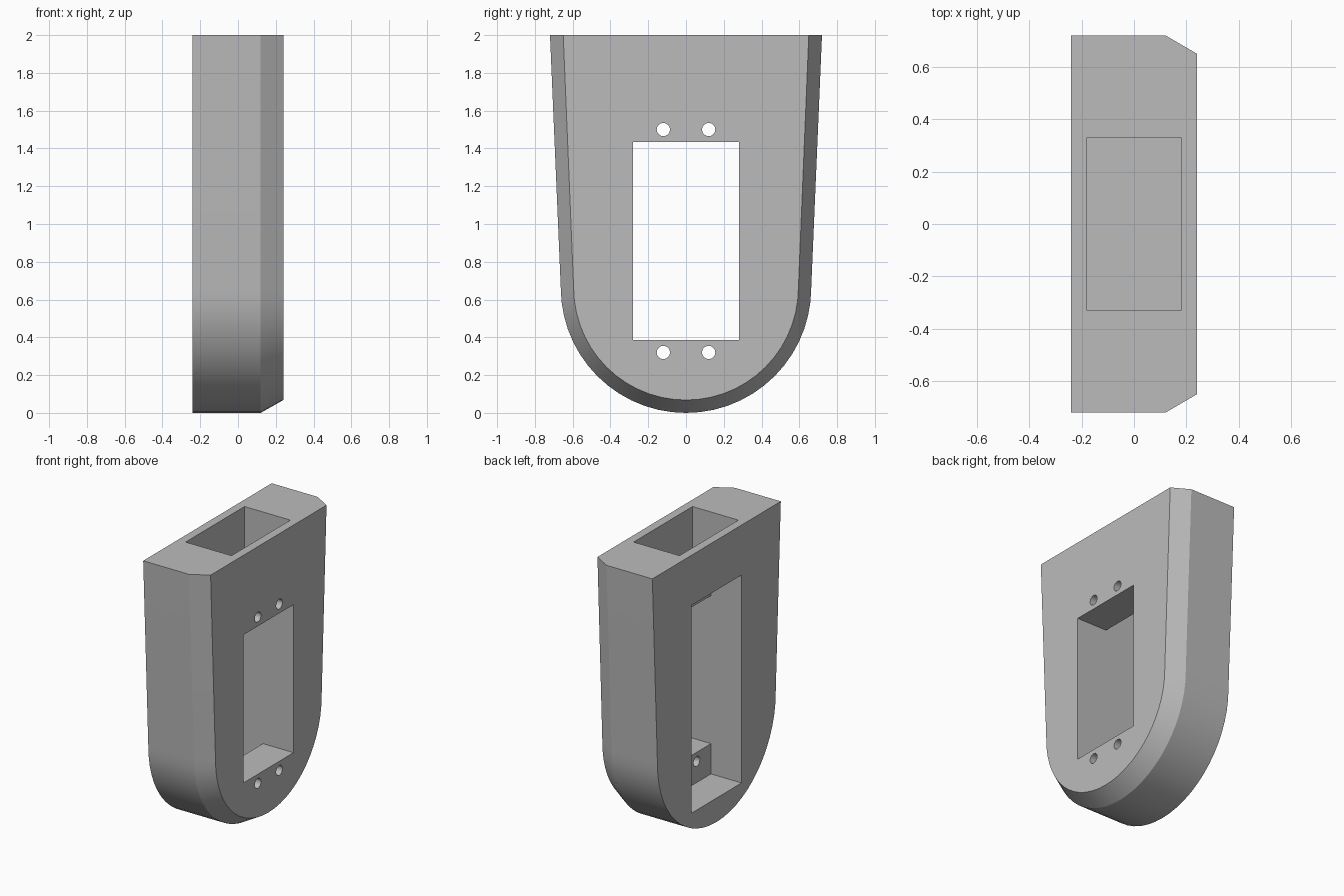
import bpy, bmesh, math

cube = bpy.data.objects.get("Cube")
if cube:
    bpy.data.objects.remove(cube, do_unlink=True)

grey = bpy.data.materials.new("plain grey")
grey.use_nodes = True
grey.diffuse_color = (0.5, 0.5, 0.5, 1)
grey.node_tree.nodes["Principled BSDF"].inputs["Base Color"].default_value = (0.5, 0.5, 0.5, 1)


def loft(name, rings):
    """Closed solid through a list of matching point rings."""
    bm = bmesh.new()
    loops = [[bm.verts.new(p) for p in ring] for ring in rings]
    n = len(loops[0])
    for a, b in zip(loops, loops[1:]):
        for i in range(n):
            j = (i + 1) % n
            bm.faces.new((a[i], a[j], b[j], b[i]))
    bm.faces.new(loops[0])
    bm.faces.new(loops[-1])
    bmesh.ops.recalc_face_normals(bm, faces=bm.faces)
    mesh = bpy.data.meshes.new(name)
    bm.to_mesh(mesh)
    bm.free()
    mesh.materials.append(grey)
    obj = bpy.data.objects.new(name, mesh)
    bpy.context.collection.objects.link(obj)
    return obj


def u_section(x, top, radius, centre=0.663, steps=28):
    """Rounded-bottom outline, widening slightly towards the flat top."""
    arc = [math.pi + math.pi * i / steps for i in range(steps + 1)]
    pts = [(x, -top, 2)]
    pts += [(x, radius * math.cos(a), centre + radius * math.sin(a)) for a in arc]
    return pts + [(x, top, 2)]


def cut(target, cutter):
    cutter.hide_render = True
    mod = target.modifiers.new("cut", 'BOOLEAN')
    mod.operation = 'DIFFERENCE'
    mod.solver = 'EXACT'
    mod.object = cutter
    bpy.ops.object.modifier_apply(modifier=mod.name)
    bpy.data.objects.remove(cutter, do_unlink=True)


# Tapered housing, bevelled around its left face
housing = loft("housing", [u_section(-0.24, 0.72, 0.663),
                           u_section(0.12, 0.72, 0.663),
                           u_section(0.24, 0.65, 0.595)])
bpy.context.view_layer.objects.active = housing
housing.select_set(True)

# Stepped window: small opening on the left, taller recess on the right
step = [(0.3, 0.385), (0.3, 1.435), (0, 1.435), (0, 1.645),
        (-0.3, 1.645), (-0.3, 0.17), (0, 0.17), (0, 0.385)]
cut(housing, loft("window_cutter", [[(x, y, z) for x, z in step] for y in (-0.28, 0.28)]))

# Blind pocket in the top
rect = [(-0.18, -0.33), (0.18, -0.33), (0.18, 0.33), (-0.18, 0.33)]
cut(housing, loft("pocket_cutter", [[(x, y, z) for x, y in rect] for z in (1.69, 2.1)]))

# Four screw holes through the step ledges
for y in (-0.12, 0.12):
    for z in (0.32, 1.5):
        turn = [math.tau * i / 24 for i in range(24)]
        cut(housing, loft("screw_cutter", [
            [(x, y + 0.035 * math.cos(a), z + 0.035 * math.sin(a)) for a in turn]
            for x in (-0.1, 0.3)]))

bpy.ops.object.shade_smooth_by_angle(angle=math.radians(25))
